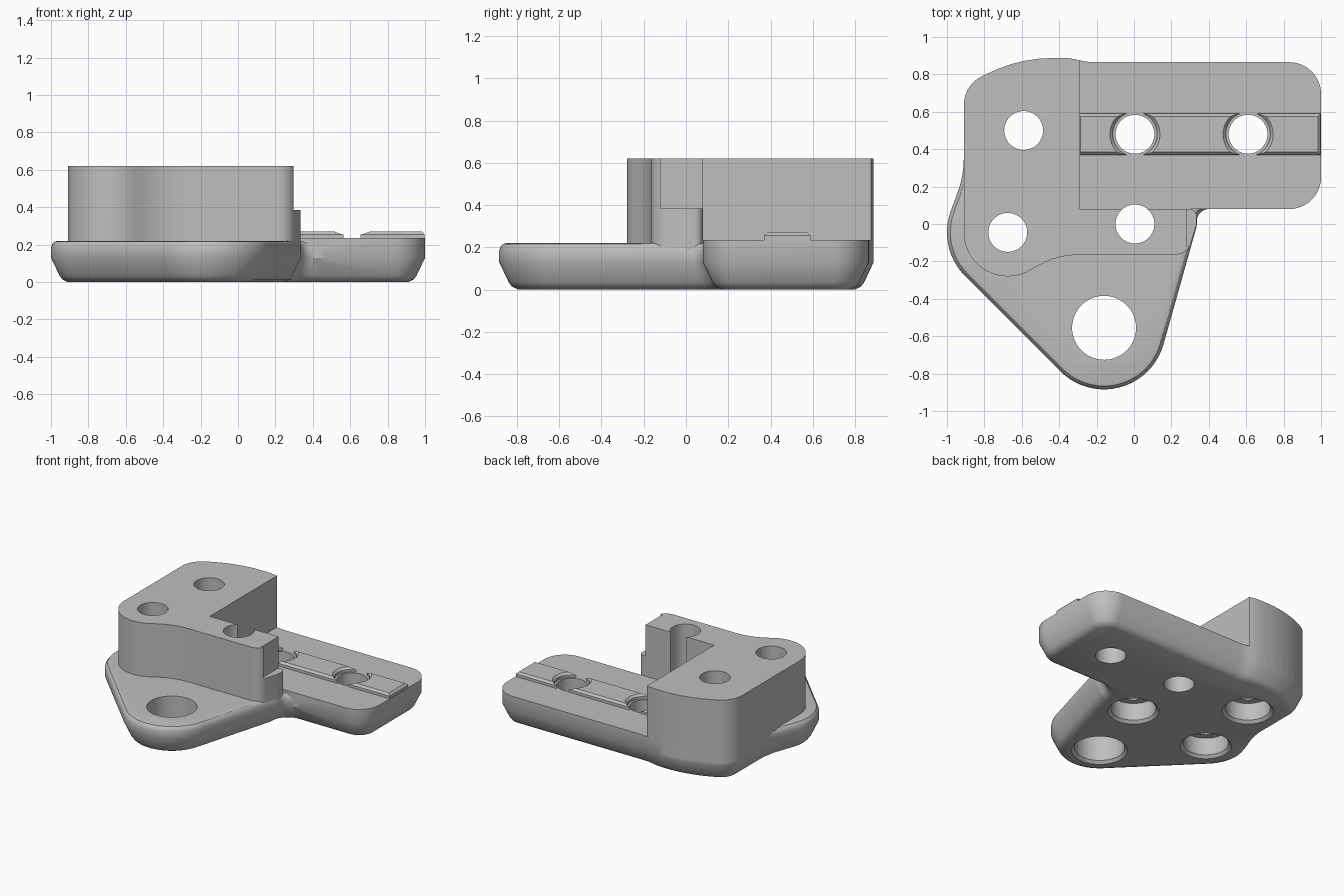
import bpy, bmesh, math
from mathutils import Vector

cube = bpy.data.objects.get("Cube")
if cube:
    bpy.data.objects.remove(cube, do_unlink=True)

grey = bpy.data.materials.new("plain grey")
grey.use_nodes = True
grey.diffuse_color = (0.52, 0.52, 0.52, 1)
grey.node_tree.nodes["Principled BSDF"].inputs["Base Color"].default_value = grey.diffuse_color


def rounded(corners):
    """Outline from (x, y, radius) corners, each filleted with an arc."""
    pts = []
    for i, (x, y, r) in enumerate(corners):
        p = Vector((x, y))
        if r == 0:
            pts.append(p)
            continue
        a = (Vector(corners[i - 1][:2]) - p).normalized()
        b = (Vector(corners[(i + 1) % len(corners)][:2]) - p).normalized()
        half = a.angle(b) / 2
        mid = p + (a + b).normalized() * (r / math.sin(half))
        start = p + a * (r / math.tan(half)) - mid
        sweep = start.angle_signed(p + b * (r / math.tan(half)) - mid)
        steps = max(3, math.ceil(abs(sweep) / math.radians(6)))
        base = math.atan2(start.y, start.x)
        for k in range(steps + 1):
            t = base - sweep * k / steps
            pts.append(mid + Vector((math.cos(t), math.sin(t))) * r)
    return pts


def inset(pts, d):
    """Move a counter-clockwise outline inwards by d."""
    out = []
    for i, p in enumerate(pts):
        e = (p - pts[i - 1]).normalized()
        f = (pts[(i + 1) % len(pts)] - p).normalized()
        n, m = Vector((-e.y, e.x)), Vector((-f.y, f.x))
        out.append(p + (n + m) * (d / (1 + n.dot(m))))
    return out


def loft(name, pts, profile):
    """Solid from an outline and (inset, height) steps."""
    bm = bmesh.new()
    rings = [[bm.verts.new((p.x, p.y, z)) for p in inset(pts, d)] for d, z in profile]
    bm.faces.new(rings[0][::-1])
    bm.faces.new(rings[-1])
    n = len(pts)
    for lo, hi in zip(rings, rings[1:]):
        for i in range(n):
            j = (i + 1) % n
            bm.faces.new((lo[i], lo[j], hi[j], hi[i]))
    bmesh.ops.recalc_face_normals(bm, faces=bm.faces)
    mesh = bpy.data.meshes.new(name)
    bm.to_mesh(mesh)
    bm.free()
    mesh.materials.append(grey)
    obj = bpy.data.objects.new(name, mesh)
    bpy.context.collection.objects.link(obj)
    return obj


def disc(name, x, y, profile):
    """Turned solid from (radius, height) steps."""
    n = 64
    ring = [Vector((x + math.cos(k * math.tau / n), y + math.sin(k * math.tau / n))) for k in range(n)]
    return loft(name, ring, [(1 - r, z) for r, z in profile])


def box(name, x0, x1, y0, y1, profile):
    return loft(name, [Vector(p) for p in ((x0, y0), (x1, y0), (x1, y1), (x0, y1))], profile)


def activate(obj):
    bpy.ops.object.select_all(action="DESELECT")
    obj.select_set(True)
    bpy.context.view_layer.objects.active = obj


def combine(target, other, operation):
    activate(target)
    mod = target.modifiers.new(operation.lower(), "BOOLEAN")
    mod.operation, mod.object, mod.solver = operation, other, "EXACT"
    bpy.ops.object.modifier_apply(modifier=mod.name)


def remove(obj):
    bpy.data.objects.remove(obj, do_unlink=True)


foot = [(0.09, 0), (0.06, 0.015), (0.045, 0.035), (0, 0.13)]
back = [(-0.34, 0.888, 0.4), (-0.62, 0.888, 0.8), (-0.91, 0.74, 0.17)]

# Long arm with the back edge of the plate
bracket = loft("bracket_body", rounded(
    [(1, 0.08, 0.17), (1, 0.865, 0.17), (-0.25, 0.865, 0.3)] + back + [(-0.91, 0.08, 0)]),
    foot + [(0, 0.235)])

# Front lobe with a softened top edge
lobe = loft("front_lobe", rounded([
    (-1.052, -0.129, 0.33), (0.005, -1.186, 0.33), (0.336, -0.01, 0.1),
    (0.336, 0.08, 0.065), (0.45, 0.08, 0), (0.45, 0.5, 0),
    (-0.91, 0.5, 0), (-0.91, 0.26, 0.5)]),
    foot + [(0, 0.185), (0.006, 0.203), (0.018, 0.216), (0.035, 0.22)])

# Raised L-shaped block
block = loft("raised_block", rounded([
    (-0.91, -0.28, 0.235), (-0.612, -0.28, 0.235), (-0.413, -0.165, 0.45),
    (0.285, -0.165, 0.09), (0.335, 0, 0.1), (0.335, 0.08, 0.04),
    (-0.29, 0.08, 0), (-0.29, 0.875, 0)] + back),
    [(0, 0.15), (0, 0.62)])

for part in (lobe, block):
    combine(bracket, part, "UNION")
    remove(part)

# Notch, bolt holes and counterbores
cutters = [box("notch_cutter", 0.28, 0.5, -0.12, 0.2, [(0, 0.385), (0, 0.7)])]
for x, y in ((-0.59, 0.5), (-0.675, -0.045), (0.005, 0)):
    cutters.append(disc("counterbore_cutter", x, y, [
        (0.195, -0.02), (0.155, 0.02), (0.155, 0.15), (0.105, 0.15), (0.105, 0.7)]))
for x in (0.005, 0.61):
    cutters.append(disc("arm_hole_cutter", x, 0.48, [(0.105, -0.02), (0.105, 0.7)]))
cutters.append(disc("lobe_hole_cutter", -0.16, -0.555, [
    (0.21, -0.02), (0.172, 0.02), (0.172, 0.7)]))
for cutter in cutters:
    combine(bracket, cutter, "DIFFERENCE")
    remove(cutter)

# Locating rail in three lengths, scooped around the arm holes
rails = []
for name, x0, x1 in (("inner_rail", -0.3, 0.005), ("middle_rail", 0.005, 0.61), ("outer_rail", 0.61, 0.998)):
    rail = box(name, x0, x1, 0.37, 0.59, [(0, 0.23), (0, 0.255), (0.015, 0.27)])
    for x in (0.005, 0.61):
        scoop = disc("scoop_cutter", x, 0.48, [(0.12, 0.2), (0.12, 0.254), (0.137, 0.272), (0.137, 0.3)])
        combine(rail, scoop, "DIFFERENCE")
        remove(scoop)
    rails.append(rail)

for obj in [bracket] + rails:
    activate(obj)
    bpy.ops.object.shade_smooth_by_angle(angle=math.radians(28))
